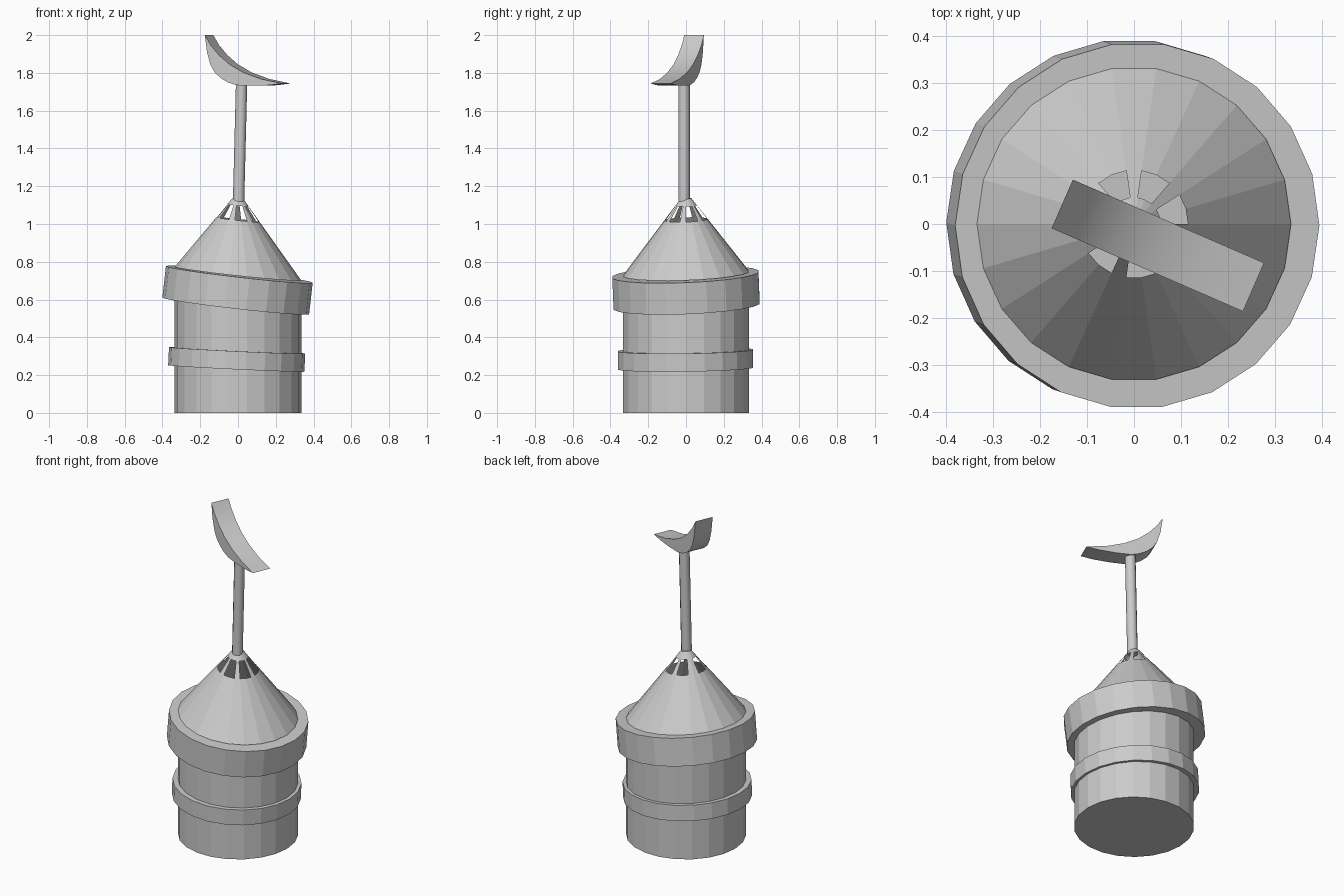
import bpy, bmesh, math
from mathutils import Matrix, Vector

if "Cube" in bpy.data.objects:
    bpy.data.objects.remove(bpy.data.objects["Cube"])

SIDES = 22


def finish(name, bm):
    mesh = bpy.data.meshes.new(name)
    bm.to_mesh(mesh)
    bm.free()
    obj = bpy.data.objects.new(name, mesh)
    bpy.context.collection.objects.link(obj)
    return obj


def circle(r, n, fn):
    """Points of an n-sided ring, placed by fn(x, y)."""
    return [fn(r * math.cos(2 * math.pi * i / n), r * math.sin(2 * math.pi * i / n))
            for i in range(n)]


def loft(name, loops, holes=(), cap_bottom=True, cap_top=True):
    """Skin point loops from bottom to top; holes lists (band, side) to skip."""
    bm = bmesh.new()
    rows = [[bm.verts.new(p) for p in loop] for loop in loops]
    n = len(rows[0])
    for b in range(len(rows) - 1):
        lo, hi = rows[b], rows[b + 1]
        for i in range(n):
            if (b, i) not in holes:
                j = (i + 1) % n
                bm.faces.new((lo[i], lo[j], hi[j], hi[i]))
    if cap_bottom:
        bm.faces.new(rows[0][::-1])
    if cap_top:
        bm.faces.new(rows[-1])
    return finish(name, bm)


def band(name, r, height, center, tilt_x, tilt_y):
    """Tilted solid hoop around the body."""
    m = (Matrix.Translation(center) @ Matrix.Rotation(math.radians(tilt_y), 4, 'Y')
         @ Matrix.Rotation(math.radians(tilt_x), 4, 'X'))
    return loft(name, [circle(r, SIDES, lambda x, y: m @ Vector((x, y, z)))
                       for z in (-height / 2, height / 2)])


# Body and its two crooked hoops
loft("body", [circle(0.336, SIDES, lambda x, y: (x, y, z)) for z in (0, 0.65)])
band("lower_hoop", 0.361, 0.096, (-0.007, -0.003, 0.283), 0.8, 2.7)
band("upper_hoop", 0.391, 0.168, (-0.0025, 0, 0.65), 2.3, 6.5)

# Leaning conical roof with seven open vents near the tip
def roof_point(x, y):
    r = math.hypot(x, y)
    return (x, y, 1.172 - 1.297 * r - 0.108 * x + 0.036 * y)

starts = (0, 3, 6, 10, 13, 16, 19)
vents = {(1, s + k) for s in starts for k in (0, 1)}
loft("roof", [circle(r, SIDES, roof_point) for r in (0.335, 0.115, 0.057, 0.028)],
     holes=vents, cap_bottom=False)

# Slightly leaning pole
loft("pole", [circle(0.03, 12, lambda x, y: (x + cx, y - 0.01, z))
              for cx, z in ((0.003, 1.12), (0.019, 1.75))])

# Crescent vane: profile in (length, height), extruded across its width
inner = [(-0.2225, 2.0), (-0.19, 1.948), (-0.14, 1.893), (-0.08, 1.845),
         (0.0, 1.802), (0.1, 1.768), (0.2225, 1.744)]
outer = [(0.15, 1.735), (0.05, 1.732), (-0.04, 1.735), (-0.09, 1.75),
         (-0.13, 1.772), (-0.165, 1.802), (-0.19, 1.842), (-0.21, 1.91)]
turn = Matrix.Translation((0.051, -0.046, 0)) @ Matrix.Rotation(math.radians(-23.5), 4, 'Z')
vane = loft("vane", [[turn @ Vector((u, v, z)) for u, z in inner + outer]
                     for v in (0.0565, -0.0565)])
bm = bmesh.new()
bm.from_mesh(vane.data)
bmesh.ops.recalc_face_normals(bm, faces=bm.faces)
bm.to_mesh(vane.data)
bm.free()
for o in bpy.context.scene.objects:
    o.select_set(o.name in {"vane", "pole"})
bpy.context.view_layer.objects.active = vane
bpy.ops.object.shade_smooth_by_angle(angle=math.radians(35))
